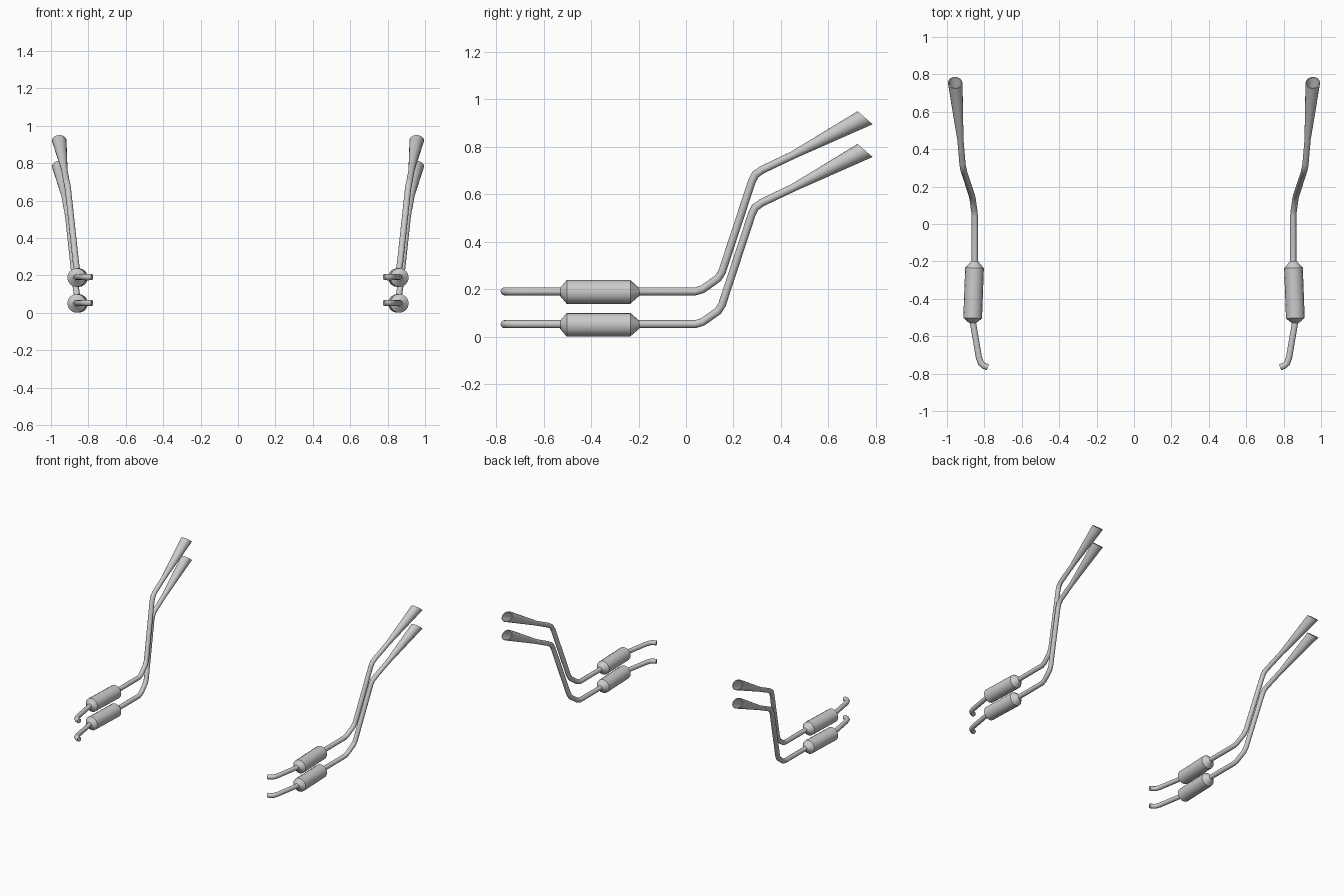
import bpy, bmesh, math
from mathutils import Vector

if "Cube" in bpy.data.objects:
    bpy.data.objects.remove(bpy.data.objects["Cube"])

SIDES = 16
PIPE_R = 0.0165


def sweep_rings(points, radii):
    """Round cross-sections along a path, mitred at every bend."""
    pts = [Vector(p) for p in points]
    segs = [(b - a).normalized() for a, b in zip(pts, pts[1:])]
    rings, side, prev = [], None, None
    for i, p in enumerate(pts):
        a, b = segs[max(i - 1, 0)], segs[min(i, len(segs) - 1)]
        t = (a + b).normalized()
        if side is None:
            side = t.cross(Vector((0, 0, 1))).normalized()
        else:
            side = prev.rotation_difference(t) @ side
        up = side.cross(t)
        prev = t
        r = radii[i] / max(t.dot(b), 0.8)
        rings.append([p + r * (math.cos(k * math.tau / SIDES) * side +
                               math.sin(k * math.tau / SIDES) * up) for k in range(SIDES)])
    return rings


def skin(name, rings):
    """Bridge the rings, cap both ends and mirror to the other side."""
    bm = bmesh.new()
    loops = [[bm.verts.new(co) for co in ring] for ring in rings]
    for a, b in zip(loops, loops[1:]):
        for k in range(SIDES):
            j = (k + 1) % SIDES
            bm.faces.new((a[k], a[j], b[j], b[k]))
    bm.faces.new(loops[0])
    bm.faces.new(loops[-1])
    bmesh.ops.recalc_face_normals(bm, faces=bm.faces)
    me = bpy.data.meshes.new(name)
    bm.to_mesh(me)
    bm.free()
    ob = bpy.data.objects.new(name, me)
    bpy.context.collection.objects.link(ob)
    bpy.ops.object.select_all(action='DESELECT')
    ob.select_set(True)
    bpy.context.view_layer.objects.active = ob
    bpy.ops.object.shade_smooth_by_angle(angle=math.radians(32))
    mirror = ob.modifiers.new("mirror", 'MIRROR')
    mirror.use_clip = False
    mirror.use_mirror_merge = False
    return ob


def shrink(ring, factor):
    c = sum(ring, Vector()) / len(ring)
    return [c + (p - c) * factor for p in ring]


# Pipe path of the lower exhaust on the +x side, front to back
PATH = [(0.781, -0.766, 0.053), (0.803, -0.758, 0.053), (0.818, -0.744, 0.053),
        (0.829, -0.715, 0.053), (0.863, -0.515, 0.053), (0.851, -0.21, 0.053),
        (0.851, 0.04, 0.053), (0.854, 0.07, 0.062), (0.863, 0.135, 0.108),
        (0.867, 0.152, 0.135), (0.908, 0.277, 0.515), (0.912, 0.292, 0.545),
        (0.917, 0.32, 0.565), (0.928, 0.45, 0.627), (0.956, 0.755, 0.785)]
MUFFLER = [(-0.53, 0.018), (-0.503, 0.05), (-0.235, 0.05), (-0.197, 0.0165)]

for level, dz in (("lower", 0.0), ("upper", 0.138)):
    # Pipe flaring into a hollow horn with a slanted mouth
    path = [Vector(p) + Vector((0, 0, dz)) for p in PATH]
    rings = sweep_rings(path, [PIPE_R] * (len(path) - 1) + [0.039])
    axis = (path[-1] - path[-2]).normalized()
    cut = Vector((0, 0.052, 0.06)).normalized()
    rings[-1] = [p + axis * ((path[-1] - p).dot(cut) / axis.dot(cut)) for p in rings[-1]]
    rings += [shrink(rings[-1], 0.86), shrink(rings[-2], 0.8)]
    skin(level + "_exhaust_pipe", rings)

    # Muffler can with tapered ends
    can = [(0.8625 - 0.037 * (y + 0.5), y, 0.0505 + dz) for y, r in MUFFLER]
    skin(level + "_muffler", sweep_rings(can, [r for y, r in MUFFLER]))
